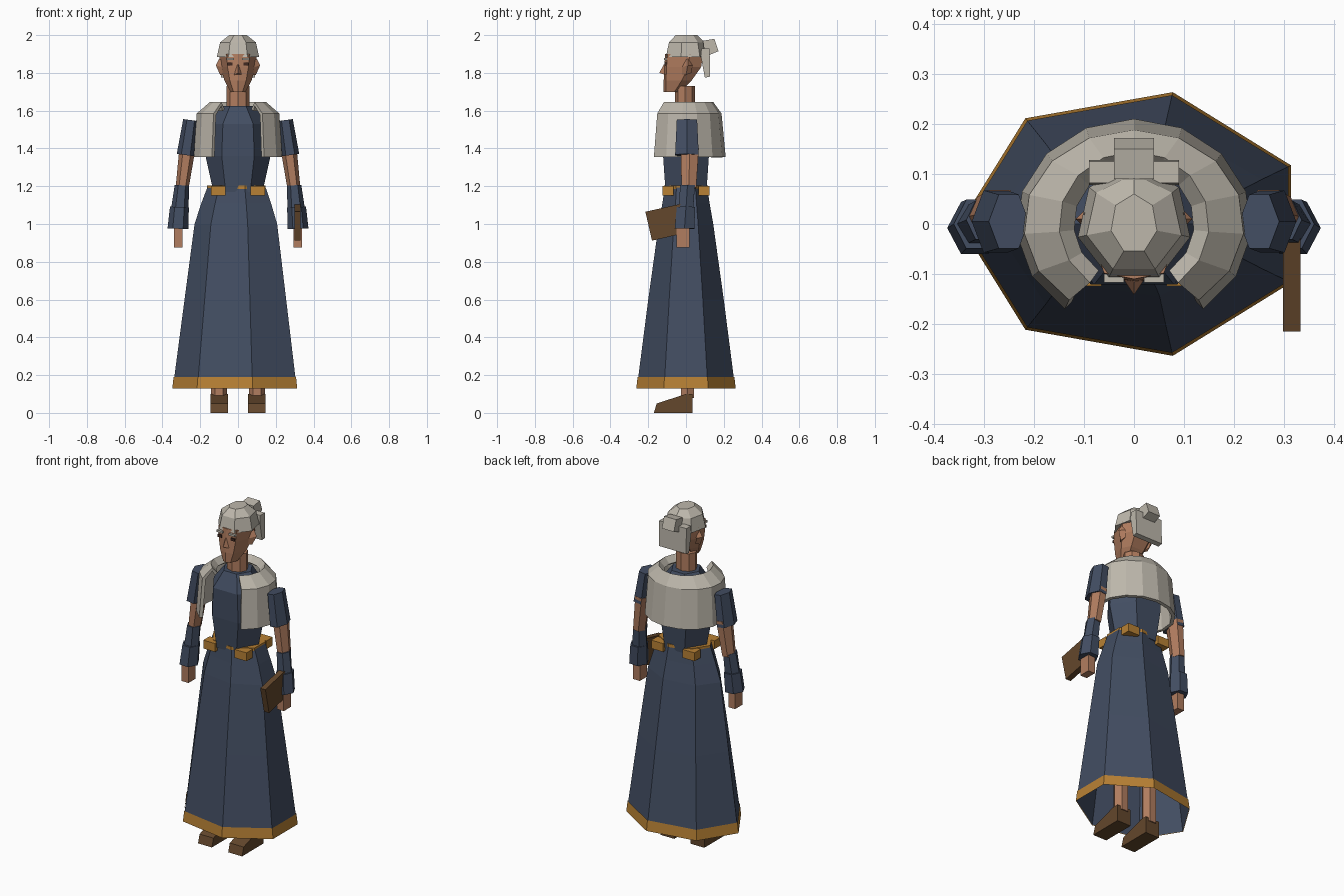
import bpy, bmesh, math
from mathutils import Vector

if "Cube" in bpy.data.objects:
    bpy.data.objects.remove(bpy.data.objects["Cube"])


def material(name, rgb):
    m = bpy.data.materials.new(name)
    m.diffuse_color = (*rgb, 1)
    m.use_nodes = True
    m.node_tree.nodes["Principled BSDF"].inputs["Base Color"].default_value = m.diffuse_color
    return m


BLUE = material("slate_blue_cloth", (0.055, 0.075, 0.122))
GREY = material("pale_grey_cloth", (0.51, 0.475, 0.41))
GOLD = material("gold_trim", (0.48, 0.22, 0.035))
SKIN = material("skin", (0.44, 0.205, 0.115))
BROWN = material("brown_leather", (0.125, 0.063, 0.025))
DARK = material("dark_eye", (0.05, 0.022, 0.015))


def ring(rx, ry, z, n, start, x=0, y=0):
    """Ellipse of n points beginning at the start angle in degrees."""
    return [(x + rx * math.cos(math.radians(start) + math.tau * i / n),
             y + ry * math.sin(math.radians(start) + math.tau * i / n), z) for i in range(n)]


def loft(name, rings, mat, closed=True, caps=True):
    """Skin a list of equal point loops, optionally closing both ends."""
    bm = bmesh.new()
    rows = [[bm.verts.new(p) for p in r] for r in rings]
    n = len(rows[0])
    for a, b in zip(rows, rows[1:]):
        for i in range(n if closed else n - 1):
            j = (i + 1) % n
            bm.faces.new((a[i], a[j], b[j], b[i]))
    if closed and caps:
        bm.faces.new(rows[0][::-1])
        bm.faces.new(rows[-1])
    if closed and caps:
        bmesh.ops.recalc_face_normals(bm, faces=bm.faces)
    me = bpy.data.meshes.new(name)
    bm.to_mesh(me)
    bm.free()
    me.materials.append(mat)
    ob = bpy.data.objects.new(name, me)
    bpy.context.collection.objects.link(ob)
    return ob


def box(name, lo, hi, mat):
    (x0, y0, z0), (x1, y1, z1) = lo, hi
    return loft(name, [[(x0, y0, z), (x1, y0, z), (x1, y1, z), (x0, y1, z)] for z in (z0, z1)], mat)


def slab(name, profile, x0, x1, mat):
    """Side profile of (y, z) points extruded across x."""
    return loft(name, [[(x, y, z) for y, z in profile] for x in (x0, x1)], mat)


# Seven-sided skirt with a gold hem
skirt_profile = [(0.345, 0.267, 0.13), (0.283, 0.205, 0.6), (0.23, 0.148, 1.0),
                 (0.194, 0.128, 1.11), (0.16, 0.115, 1.2)]
skirt = loft("skirt", [ring(a, b, z, 7, 180) for a, b, z in skirt_profile], BLUE, caps=False)
loft("skirt_top", [ring(0.16, 0.115, 1.19, 7, 180), ring(0.13, 0.1, 1.2, 7, 180)], BLUE)
loft("hem", [ring(0.348, 0.27, 0.128, 7, 180), ring(0.341, 0.263, 0.19, 7, 180)], GOLD, caps=False)

# Bodice and neck
loft("bodice", [ring(a, b, z, 6, 0) for a, b, z in
                [(0.13, 0.125, 1.17), (0.172, 0.14, 1.36), (0.16, 0.14, 1.53), (0.085, 0.085, 1.625)]], BLUE)
loft("neck", [ring(0.06, 0.052, z, 8, 0, y=-0.005) for z in (1.58, 1.73)], SKIN)

# Belt corners standing out of the waist, joined by a thin band
loft("belt_band", [ring(0.163, 0.119, z, 7, 180) for z in (1.185, 1.203)], GOLD)
for sx in (-1, 1):
    for sy in (-1, 1):
        xs, ys = sorted((sx * 0.065, sx * 0.143)), sorted((sy * 0.065, sy * 0.124))
        box("belt_corner", (xs[0], ys[0], 1.15), (xs[1], ys[1], 1.2), GOLD)

# Short cape, open at the front
cape_rings = []
for rx, ry, z in [(0.235, 0.21, 1.355), (0.22, 0.188, 1.585), (0.15, 0.145, 1.645), (0.12, 0.115, 1.61)]:
    cape_rings.append([(rx * math.cos(math.radians(a)), ry * math.sin(math.radians(a)), z)
                       for a in range(-54, 235, 24)])
cape = loft("cape", cape_rings, GREY, closed=False)
thick = cape.modifiers.new("thickness", "SOLIDIFY")
thick.thickness = 0.02
thick.offset = -1


# Head, narrowing to the chin
def head_ring(hx, front, back, z):
    mid = front * 0.35 + back * 0.65
    half = [(hx * 0.6, front + 0.012), (hx, mid), (hx * 0.6, back)]
    return ([(0, front, z)] + [(x, y, z) for x, y in half]
            + [(-x, y, z) for x, y in reversed(half)])


loft("head", [head_ring(*r) for r in [(0.04, -0.118, -0.03, 1.70), (0.072, -0.118, 0.03, 1.76),
                                      (0.092, -0.115, 0.08, 1.83), (0.1, -0.11, 0.09, 1.90)]], SKIN)
loft("nose", [[(-0.02, -0.112, 1.79), (0.02, -0.112, 1.79), (0, -0.142, 1.80)],
              [(-0.004, -0.112, 1.845), (0.004, -0.112, 1.845), (0, -0.117, 1.845)]], SKIN)
for s in (-1, 1):
    # Eyes and brows
    box("eye", (s * 0.043 - 0.013, -0.113, 1.838), (s * 0.043 + 0.013, -0.104, 1.854), DARK)
    box("brow", (s * 0.04 - 0.02, -0.117, 1.868), (s * 0.04 + 0.02, -0.1, 1.88), GREY)
    # Pointed ears
    loft("ear", [[(s * 0.08, -0.02, 1.79), (s * 0.085, 0.03, 1.80), (s * 0.095, 0.0, 1.79)],
                 [(s * 0.085, -0.02, 1.83), (s * 0.09, 0.035, 1.84), (s * 0.117, 0.01, 1.84)],
                 [(s * 0.09, 0.0, 1.87), (s * 0.09, 0.015, 1.87), (s * 0.1, 0.01, 1.875)]], SKIN)

# Faceted cap with a back flap and knot
loft("cap", [ring(a, b, z, 7, 90) for a, b, z in
             [(0.115, 0.118, 1.885), (0.097, 0.1, 1.962), (0.047, 0.06, 2.0)]], GREY)
slab("cap_flap", [(0.082, 1.93), (0.078, 1.89), (0.1, 1.775), (0.128, 1.78), (0.125, 1.93)], -0.09, 0.09, GREY)
slab("cap_knot", [(0.09, 1.97), (0.15, 1.98), (0.172, 1.915), (0.1, 1.885)], -0.04, 0.04, GREY)


# Arms: sleeve, skin, lower sleeve, cuff and hand as six-sided tubes
def tube(name, s, a, b, ra, rb, mat):
    rows = [ring(r[0], r[1], p[2], 6, 0, s * p[0], p[1]) for p, r in ((a, ra), (b, rb))]
    tilt = -0.25 * s * (b[0] - a[0]) / 0.05
    # Slope the ends to follow the lean of the arm
    for row, p in zip(rows, (a, b)):
        row[:] = [(x, y, z + tilt * (x - s * p[0])) for x, y, z in row]
    return loft(name, rows, mat)


for s in (-1, 1):
    tube("upper_sleeve", s, (0.277, 0.005, 1.365), (0.25, 0.005, 1.55), (0.047, 0.072), (0.04, 0.062), BLUE)
    tube("arm", s, (0.296, 0.015, 1.19), (0.268, 0.02, 1.40), (0.034, 0.045), (0.042, 0.055), SKIN)
    tube("lower_sleeve", s, (0.308, 0.0, 1.08), (0.297, 0.008, 1.205), (0.046, 0.044), (0.038, 0.045), BLUE)
    tube("cuff", s, (0.318, -0.008, 0.975), (0.31, 0.0, 1.09), (0.055, 0.06), (0.05, 0.056), BLUE)
    xs = sorted((s * 0.293, s * 0.338))
    box("hand", (xs[0], -0.05, 0.875), (xs[1], 0.018, 0.99), SKIN)

    # Legs and wedge shoes
    loft("leg", [ring(0.043, 0.04, z, 6, 0, s * 0.1, 0.007) for z in (0.08, 0.75)], SKIN)
    shoe = [(-0.17, 0.0), (0.035, 0.0), (0.035, 0.1), (0.0, 0.1), (-0.155, 0.05)]
    slab("shoe", shoe, s * 0.1 - 0.046, s * 0.1 + 0.046, BROWN)

# Book held beside the hand
slab("book", [(-0.215, 1.065), (-0.02, 1.108), (0.0, 0.953), (-0.18, 0.912)], 0.298, 0.332, BROWN)
